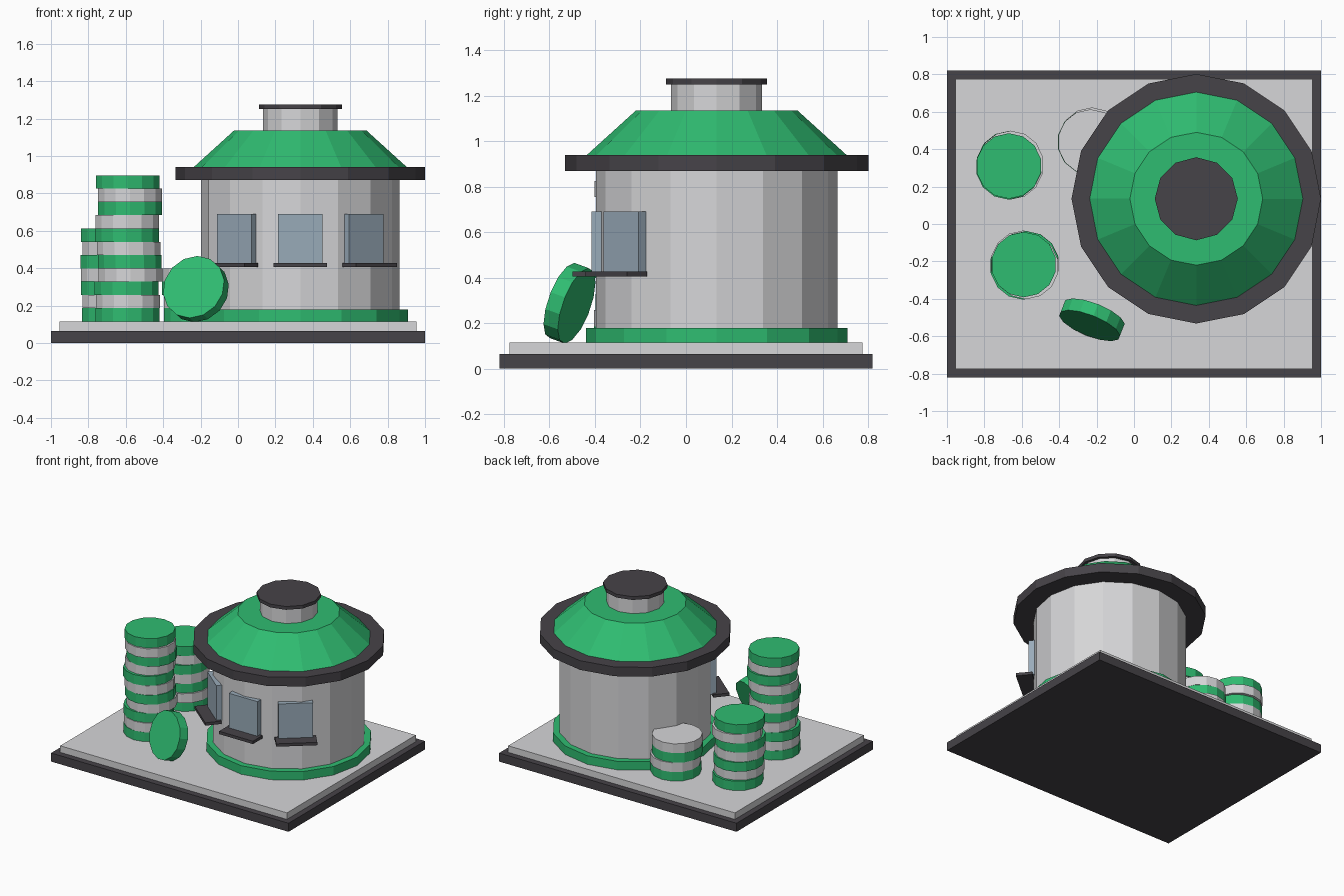
import bpy
import math
import random
from mathutils import Matrix, Vector

default = bpy.data.objects.get("Cube")
if default:
    bpy.data.objects.remove(default, do_unlink=True)

random.seed(4)


def material(name, rgb):
    """Flat material from 0-255 display values."""
    linear = [((c / 255 + 0.055) / 1.055) ** 2.4 for c in rgb] + [1]
    mat = bpy.data.materials.new(name)
    mat.use_nodes = True
    mat.diffuse_color = linear
    mat.node_tree.nodes["Principled BSDF"].inputs["Base Color"].default_value = linear
    return mat


GREY = material("light grey", (214, 214, 216))
GREEN = material("green", (47, 188, 113))
DARK = material("charcoal", (70, 67, 72))
GLASS = material("blue glass", (153, 171, 185))


def finish(name, mat):
    obj = bpy.context.object
    obj.name = name
    obj.data.materials.append(mat)
    return obj


def box(name, mat, size, matrix):
    bpy.ops.mesh.primitive_cube_add(size=1)
    obj = finish(name, mat)
    obj.data.transform(Matrix.Diagonal((*size, 1)))
    obj.matrix_world = matrix
    return obj


def drum(name, mat, sides, x, y, low, high, radius, top_radius=None):
    """Upright prism or tapered prism between two heights."""
    bpy.ops.mesh.primitive_cone_add(
        vertices=sides, radius1=radius,
        radius2=radius if top_radius is None else top_radius,
        depth=high - low, location=(x, y, (low + high) / 2))
    return finish(name, mat)


# Base
box("base_plinth", DARK, (2, 1.64, 0.065), Matrix.Translation((0, 0, 0.0325)))
box("base_slab", GREY, (1.91, 1.55, 0.05), Matrix.Translation((0, 0, 0.09)))

# Round building
CX, CY, FLOOR = 0.333, 0.135, 0.115
drum("building_skirt", GREEN, 16, CX, CY, FLOOR, 0.18, 0.575)
drum("building_wall", GREY, 16, CX, CY, FLOOR, 0.875, 0.53)
drum("roof_eave", DARK, 16, CX, CY, 0.87, 0.94, 0.667)
drum("roof_slope", GREEN, 16, CX, CY, 0.94, 1.135, 0.57, 0.355)
drum("roof_vent", GREY, 12, CX, CY, 1.13, 1.25, 0.2)
drum("vent_cap", DARK, 12, CX, CY, 1.25, 1.275, 0.222)

# Windows and sills turned around the building axis
for label, angle in (("left", 40), ("middle", 0), ("right", -40)):
    turn = Matrix.Translation((CX, CY, 0)) @ Matrix.Rotation(math.radians(angle), 4, "Z")
    box(label + "_window", GLASS, (0.24, 0.05, 0.27),
        turn @ Matrix.Translation((0, -0.525, 0.555)))
    box(label + "_sill", DARK, (0.285, 0.115, 0.022),
        turn @ Matrix.Translation((0, -0.577, 0.416)))

# Disc stacks, alternating colours with slight misalignment
RADIUS, STEP, SIDES = 0.175, 0.071, 14
stacks = (("front_stack", -0.585, -0.22, 11),
          ("side_stack", -0.67, 0.315, 7),
          ("rear_stack", -0.235, 0.44, 4))
for name, x, y, count in stacks:
    for i in range(count):
        low = FLOOR + i * STEP
        dx, dy = (random.uniform(-0.012, 0.012) for _ in range(2))
        drum(f"{name}_disc_{i + 1}", GREY if i % 2 else GREEN, SIDES,
             x + dx, y + dy, low, low + STEP, RADIUS)

# Single disc leaning back
disc = drum("leaning_disc", GREEN, SIDES, 0, 0, 0, STEP, RADIUS)
facing = Vector((-0.35, -0.88, 0.32))
disc.matrix_world = (Matrix.Translation((-0.225, -0.512, 0.288))
                     @ facing.to_track_quat("Z", "Y").to_matrix().to_4x4())
